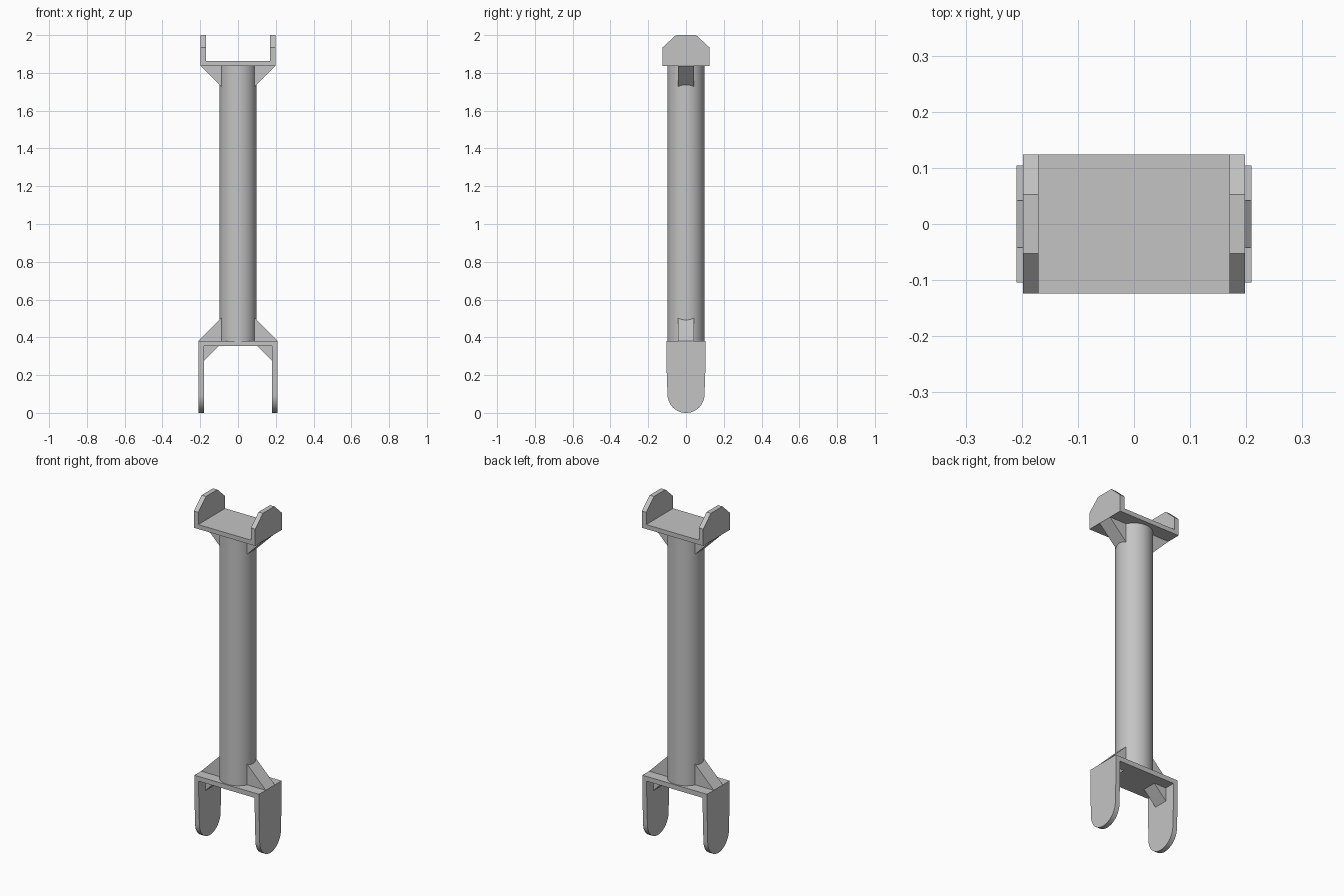
import bpy, bmesh, math
from mathutils import Vector

cube = bpy.data.objects.get("Cube")
if cube:
    bpy.data.objects.remove(cube, do_unlink=True)

# Single plain grey metal
grey = bpy.data.materials.new("grey_metal")
grey.use_nodes = True
colour = (0.55, 0.55, 0.55, 1)
grey.diffuse_color = colour
grey.node_tree.nodes["Principled BSDF"].inputs["Base Color"].default_value = colour


def finish(name, bm, mirrored=False, smooth=False):
    bmesh.ops.recalc_face_normals(bm, faces=bm.faces)
    mesh = bpy.data.meshes.new(name)
    bm.to_mesh(mesh)
    bm.free()
    mesh.materials.append(grey)
    obj = bpy.data.objects.new(name, mesh)
    bpy.context.collection.objects.link(obj)
    if mirrored:
        obj.modifiers.new("mirror", "MIRROR").use_mirror_merge = False
    if smooth:
        bpy.ops.object.select_all(action="DESELECT")
        obj.select_set(True)
        bpy.context.view_layer.objects.active = obj
        bpy.ops.object.shade_smooth_by_angle(angle=math.radians(30))
    return obj


def prism(name, profile, axis, lo, hi, mirrored=False, smooth=False):
    """Extrude a (horizontal, z) outline along the x or y axis."""
    bm = bmesh.new()
    place = (lambda h, z: (lo, h, z)) if axis == "x" else (lambda h, z: (h, lo, z))
    face = bm.faces.new([bm.verts.new(place(h, z)) for h, z in profile])
    out = bmesh.ops.extrude_face_region(bm, geom=[face])
    shift = Vector((hi - lo, 0, 0)) if axis == "x" else Vector((0, hi - lo, 0))
    bmesh.ops.translate(bm, vec=shift,
                        verts=[v for v in out["geom"] if isinstance(v, bmesh.types.BMVert)])
    return finish(name, bm, mirrored, smooth)


def plate(name, half_x, half_y, z0, z1):
    outline = [(-half_x, z0), (half_x, z0), (half_x, z1), (-half_x, z1)]
    return prism(name, outline, "y", -half_y, half_y)


def gusset(name, outer, inner, z, drop):
    """45 degree brace, mirrored to both sides."""
    outline = [(outer, z), (inner, z), (inner, z + drop)]
    return prism(name, outline, "y", -GUSSET, GUSSET, mirrored=True)


THICK = 0.028
GUSSET = 0.042
LOW_Z, HIGH_Z = 0.381, 1.837
LOW_X, LOW_Y = 0.209, 0.104
HIGH_X, HIGH_Y = 0.198, 0.124
RADIUS = 0.098

# Round column
bm = bmesh.new()
bmesh.ops.create_cone(bm, cap_ends=True, segments=64, radius1=RADIUS, radius2=RADIUS,
                      depth=HIGH_Z - LOW_Z)
bmesh.ops.translate(bm, vec=(0, 0, (HIGH_Z + LOW_Z) / 2), verts=bm.verts)
finish("column", bm, smooth=True)

# Upper cradle: flat base and chamfered cheeks
plate("upper_plate", HIGH_X - THICK, HIGH_Y, HIGH_Z, HIGH_Z + 0.026)
cheek = [(-HIGH_Y, HIGH_Z), (HIGH_Y, HIGH_Z), (HIGH_Y, 1.935),
         (0.053, 2.0), (-0.053, 2.0), (-HIGH_Y, 1.935)]
prism("upper_cheeks", cheek, "x", HIGH_X - THICK, HIGH_X, mirrored=True)
gusset("upper_gussets", HIGH_X, 0.06, HIGH_Z, 0.06 - HIGH_X)

# Lower fork: flat crown and legs with rounded ends
plate("lower_plate", LOW_X - THICK, LOW_Y, LOW_Z - THICK, LOW_Z)
end = 0.098
arc = [(end * math.cos(a), end + end * math.sin(a))
       for a in (-math.pi * i / 24 for i in range(25))]
leg = [(-LOW_Y, 0.27), (-LOW_Y, LOW_Z), (LOW_Y, LOW_Z), (LOW_Y, 0.27)] + arc
prism("fork_legs", leg, "x", LOW_X - THICK, LOW_X, mirrored=True, smooth=True)
gusset("lower_gussets", LOW_X, 0.06, LOW_Z, LOW_X - 0.06)

# Small braces in the inner corners of the fork
gusset("fork_inner_braces", 0.103, LOW_X - THICK, LOW_Z - THICK, 0.103 - LOW_X + THICK)
